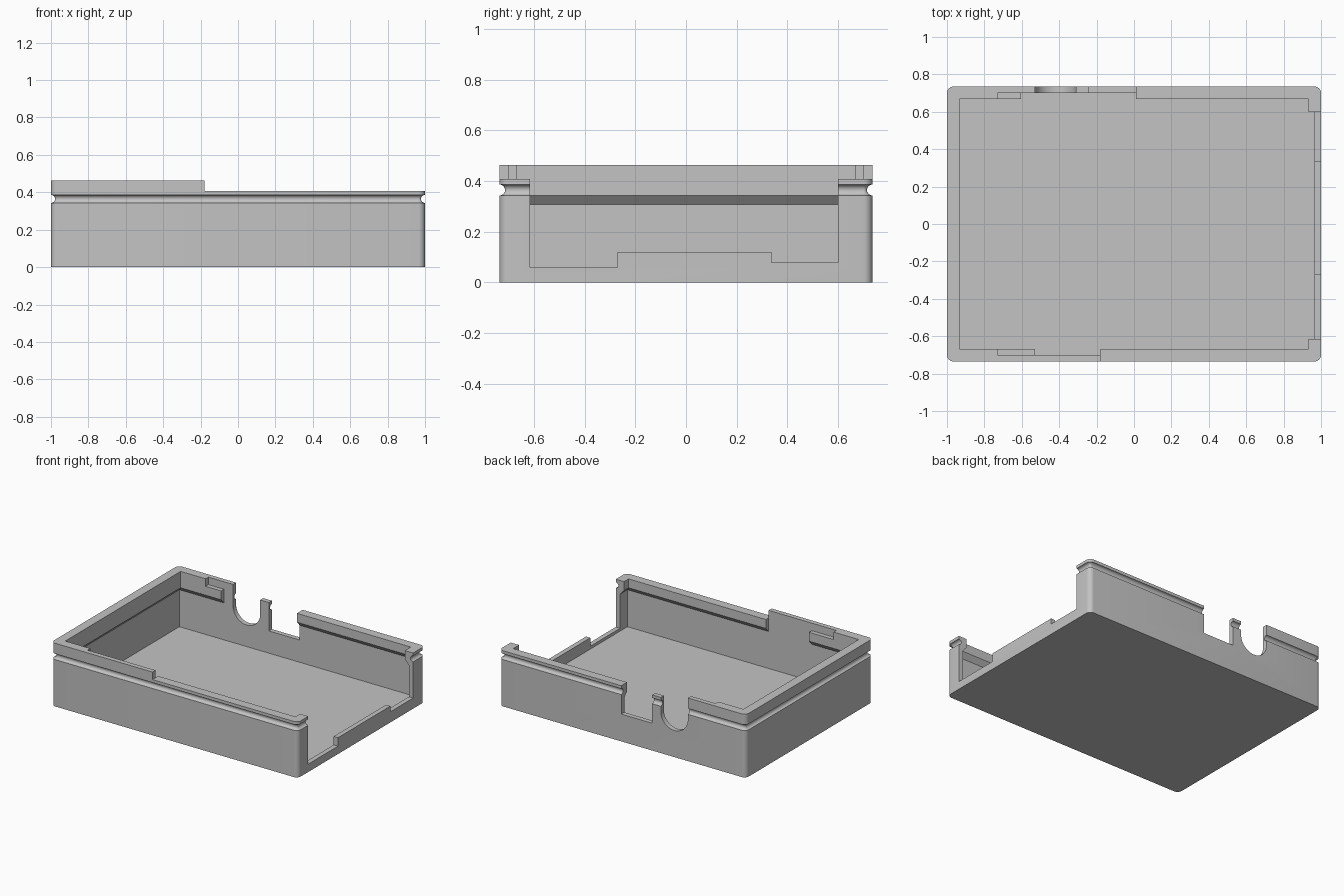
import bpy, bmesh
from math import sin, cos, pi, radians
from mathutils import Vector

if "Cube" in bpy.data.objects:
    bpy.data.objects.remove(bpy.data.objects["Cube"])

HX, HY = 1.0, 0.735          # outer half sizes
LOW, HIGH = 0.408, 0.463     # rim heights
WALL, RIM = 0.035, 0.067     # wall thickness below and at the rim
FLOOR, RADIUS = 0.037, 0.035
TOP = 0.7                    # cutters reach above the model

grey = bpy.data.materials.new("plain grey")
grey.use_nodes = True
grey.diffuse_color = (0.55, 0.55, 0.55, 1)
shader = next(n for n in grey.node_tree.nodes if n.type == 'BSDF_PRINCIPLED')
shader.inputs["Base Color"].default_value = grey.diffuse_color


def loft(name, rings):
    """Closed solid through a stack of matching point rings."""
    bm = bmesh.new()
    loops = [[bm.verts.new(p) for p in ring] for ring in rings]
    n = len(loops[0])
    for a, b in zip(loops, loops[1:]):
        for i in range(n):
            j = (i + 1) % n
            bm.faces.new((a[i], a[j], b[j], b[i]))
    bm.faces.new(loops[0][::-1])
    bm.faces.new(loops[-1])
    bmesh.ops.recalc_face_normals(bm, faces=bm.faces)
    mesh = bpy.data.meshes.new(name)
    bm.to_mesh(mesh)
    bm.free()
    mesh.materials.append(grey)
    obj = bpy.data.objects.new(name, mesh)
    bpy.context.collection.objects.link(obj)
    return obj


def rounded_ring(inset, z, steps=6):
    """Rounded rectangle, inset from the outer walls."""
    points = []
    for k, (sx, sy) in enumerate(((1, 1), (-1, 1), (-1, -1), (1, -1))):
        for i in range(steps + 1):
            a = pi / 2 * (k + i / steps)
            r = RADIUS - inset
            points.append((sx * (HX - RADIUS) + r * cos(a),
                           sy * (HY - RADIUS) + r * sin(a), z))
    return points


def square_ring(inset, z):
    x, y = HX - inset, HY - inset
    return [(x, y, z), (-x, y, z), (-x, -y, z), (x, -y, z)]


cutters = []


def cut_box(x0, x1, y0, y1, z0):
    rings = [[(x0, y0, z), (x1, y0, z), (x1, y1, z), (x0, y1, z)] for z in (z0, TOP)]
    cutters.append(loft("cutter", rings))


# Outer block with a half-round groove running all the way round
groove_z, groove_r = 0.3645, 0.0215
profile = [(0, 0)]
for i in range(11):
    a = pi * i / 10
    profile.append((groove_r * sin(a), groove_z - groove_r * cos(a)))
profile.append((0, HIGH))
tray = loft("enclosure_tray", [rounded_ring(d, z) for d, z in profile])

# Cavity, narrowing through a chamfer to the thicker rim
cutters.append(loft("cutter", [square_ring(d, z) for d, z in
               ((WALL, FLOOR), (WALL, 0.308), (RIM, 0.343), (RIM, TOP))]))

# Lower part of the rim
cut_box(-0.18, 1.2, -1, 1, LOW)
cut_box(-0.31, 0, 0.5, 1, LOW)

# Latch recesses inside the front and back rims, each with a small ledge
inner = HY - WALL
for side, ledge_end, recess_end in ((-1, -0.53, -0.18), (1, -0.605, 0.01)):
    y0, y1 = sorted((side * inner, side * 0.55))
    cut_box(-0.73, recess_end, y0, y1, LOW)
    cut_box(ledge_end, recess_end, y0, y1, 0.27)

# Rectangular notch in the back wall
cut_box(-0.24, 0.01, 0.55, 0.9, 0.2)

# Round-bottomed cable notch in the back wall
r, cx, cz = 0.11, -0.42, 0.305
arch = [(cx - r, TOP)]
arch += [(cx - r * cos(pi * i / 24), cz - r * sin(pi * i / 24)) for i in range(25)]
arch += [(cx + r, TOP)]
cutters.append(loft("cutter", [[(x, y, z) for x, z in arch] for y in (0.55, 0.9)]))

# Stepped opening in the right-hand end wall
steps = [(-0.615, TOP), (-0.615, 0.058), (-0.27, 0.058), (-0.27, 0.12),
         (0.337, 0.12), (0.337, 0.078), (0.6, 0.078), (0.6, TOP)]
cutters.append(loft("cutter", [[(x, y, z) for y, z in steps] for x in (0.85, 1.2)]))

# Cut everything, then drop the cutters
for cutter in cutters:
    mod = tray.modifiers.new("cut", 'BOOLEAN')
    mod.operation = 'DIFFERENCE'
    mod.solver = 'EXACT'
    mod.object = cutter
graph = bpy.context.evaluated_depsgraph_get()
graph.update()
result = bpy.data.meshes.new_from_object(tray.evaluated_get(graph))
tray.modifiers.clear()
tray.data = result
result.name = "enclosure_tray"
for cutter in cutters:
    bpy.data.objects.remove(cutter)

# Tidy flat areas, smooth the rounded ones
bm = bmesh.new()
bm.from_mesh(result)
bmesh.ops.remove_doubles(bm, verts=bm.verts, dist=0.0001)
bmesh.ops.dissolve_limit(bm, angle_limit=radians(1), verts=bm.verts, edges=bm.edges)
bm.to_mesh(result)
bm.free()
bpy.ops.object.select_all(action='DESELECT')
tray.select_set(True)
bpy.context.view_layer.objects.active = tray
bpy.ops.object.shade_smooth_by_angle(angle=radians(32))
